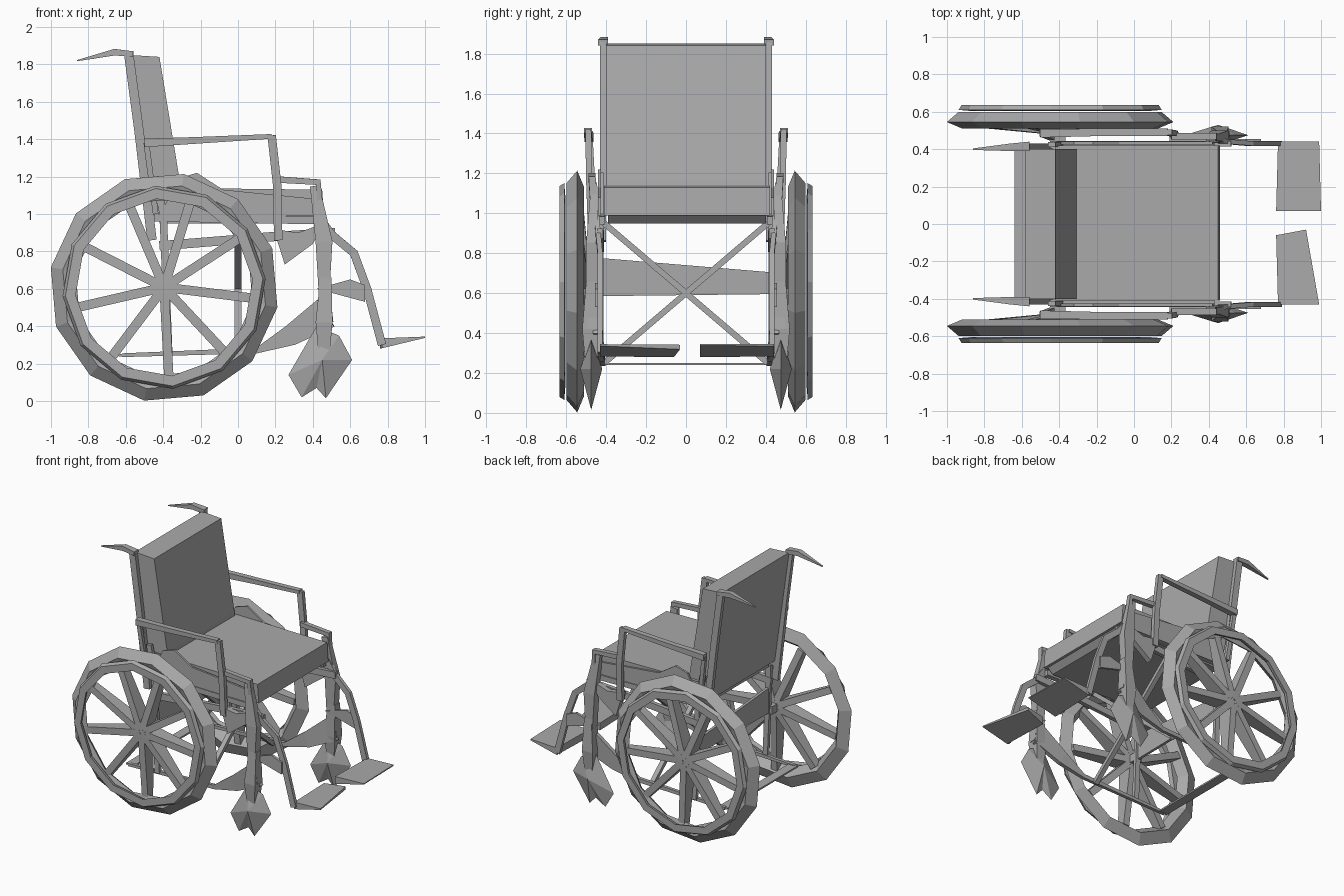
import bpy, bmesh, math
from mathutils import Vector

if "Cube" in bpy.data.objects:
    bpy.data.objects.remove(bpy.data.objects["Cube"])

grey = bpy.data.materials.new("plain grey")
grey.diffuse_color = (0.4, 0.4, 0.4, 1)
grey.use_nodes = True
grey.node_tree.nodes["Principled BSDF"].inputs["Base Color"].default_value = grey.diffuse_color
Y = Vector((0, 1, 0))
X = Vector((1, 0, 0))


def finish(name, bm):
    bmesh.ops.recalc_face_normals(bm, faces=bm.faces)
    me = bpy.data.meshes.new(name)
    bm.to_mesh(me)
    bm.free()
    me.materials.append(grey)
    ob = bpy.data.objects.new(name, me)
    bpy.context.collection.objects.link(ob)
    return ob


def add_bar(bm, path, sizes, side=Y):
    """Four-sided bar along a path; sizes are (width along side, thickness)."""
    pts = [Vector(p) for p in path]
    rings = []
    for i, p in enumerate(pts):
        t = (pts[min(i + 1, len(pts) - 1)] - pts[max(i - 1, 0)]).normalized()
        n = t.cross(side).normalized()
        s = n.cross(t)
        w, h = sizes[i] if isinstance(sizes, list) else sizes
        rings.append([bm.verts.new(p + s * w / 2 * a + n * h / 2 * b)
                      for a, b in ((-1, -1), (1, -1), (1, 1), (-1, 1))])
    for r0, r1 in zip(rings, rings[1:]):
        for k in range(4):
            bm.faces.new((r0[k], r0[(k + 1) % 4], r1[(k + 1) % 4], r1[k]))
    bm.faces.new(rings[0])
    bm.faces.new(rings[-1])


def bar(name, path, sizes, side=Y):
    bm = bmesh.new()
    add_bar(bm, path, sizes, side)
    return finish(name, bm)


def prism(name, outline, y0, y1):
    """Side outline in x and z, extruded across y."""
    bm = bmesh.new()
    a = [bm.verts.new((x, y0, z)) for x, z in outline]
    b = [bm.verts.new((x, y1, z)) for x, z in outline]
    n = len(a)
    bm.faces.new(a)
    bm.faces.new(b)
    for i in range(n):
        bm.faces.new((a[i], a[(i + 1) % n], b[(i + 1) % n], b[i]))
    return finish(name, bm)


def ring(name, centre, profile, sides, s, turn=0.0):
    """Closed (radius, y) profile revolved about a sideways axle."""
    bm = bmesh.new()
    rows = []
    for i in range(sides):
        a = 2 * math.pi * i / sides + turn
        rows.append([bm.verts.new((centre[0] + r * math.cos(a), s * y,
                                   centre[1] + r * math.sin(a))) for r, y in profile])
    n = len(profile)
    for i in range(sides):
        p, q = rows[i], rows[(i + 1) % sides]
        for k in range(n):
            bm.faces.new((p[k], p[(k + 1) % n], q[(k + 1) % n], q[k]))
    return finish(name, bm)


# Cushions
prism("seat", [(-0.42, 1.0), (0.46, 0.99), (0.45, 1.13), (-0.42, 1.14)], -0.41, 0.42)
prism("seat_base", [(-0.42, 0.95), (0.40, 0.95), (0.44, 0.99), (-0.42, 1.0)], -0.39, 0.40)
prism("backrest", [(-0.46, 1.0), (-0.29, 1.0), (-0.31, 1.17), (-0.42, 1.84), (-0.58, 1.85)],
      -0.40, 0.40)

C = (-0.395, 0.608)   # wheel axle in x and z
for s, tag in ((1, "left"), (-1, "right")):
    # Big wheel: faceted tyre, separate hand rim, and deep tapered spokes
    ring("tyre_" + tag, C, [(0.615, 0.545), (0.55, 0.60), (0.48, 0.575), (0.53, 0.51)],
         12, s, math.radians(20))
    ring("hand_rim_" + tag, C, [(0.545, 0.61), (0.53, 0.635), (0.475, 0.635), (0.485, 0.605)],
         12, s, math.radians(5))
    bm = bmesh.new()
    for i in range(9):
        a = math.radians(33 + 40 * i)
        d = Vector((math.cos(a), 0, math.sin(a)))
        add_bar(bm, [Vector((C[0], s * 0.535, C[1])) + d * 0.01,
                     Vector((C[0], s * 0.55, C[1])) + d * 0.50],
                [(0.12, 0.05), (0.06, 0.05)])
    finish("spokes_" + tag, bm)
    bar("axle_" + tag, [(C[0], s * 0.42, C[1]), (C[0], s * 0.59, C[1])], (0.06, 0.06), X)

    # Back post and push handle
    bar("back_post_" + tag, [(-0.46, s * 0.415, 0.86), (-0.53, s * 0.415, 1.45),
                             (-0.585, s * 0.415, 1.86)], (0.03, 0.05))
    bar("push_handle_" + tag, [(-0.86, s * 0.40, 1.82), (-0.66, s * 0.41, 1.865),
                               (-0.56, s * 0.415, 1.855)],
        [(0.008, 0.006), (0.04, 0.035), (0.05, 0.03)])
    bar("rear_post_" + tag, [(-0.37, s * 0.425, 0.25), (-0.40, s * 0.425, 1.0),
                             (-0.44, s * 0.425, 1.2)], (0.025, 0.04))

    # Armrest with its front post and side guard
    bar("armrest_" + tag, [(-0.50, s * 0.485, 1.38), (-0.20, s * 0.49, 1.395),
                           (0.18, s * 0.49, 1.415)],
        [(0.045, 0.045), (0.04, 0.035), (0.04, 0.025)])
    bar("armrest_post_" + tag, [(0.18, s * 0.49, 1.42), (0.21, s * 0.485, 1.15),
                                (0.215, s * 0.475, 0.86)], (0.03, 0.045))
    bar("armrest_brace_" + tag, [(-0.49, s * 0.48, 1.38), (-0.44, s * 0.46, 1.0)], (0.025, 0.03))
    bar("front_top_rail_" + tag, [(0.20, s * 0.47, 1.185), (0.43, s * 0.47, 1.17),
                                  (0.44, s * 0.46, 1.0)], (0.035, 0.035))
    prism("side_guard_" + tag, [(-0.42, 0.99), (0.43, 0.99), (0.42, 1.08), (-0.08, 1.13),
                                (-0.22, 1.22), (-0.32, 1.19)], s * 0.425, s * 0.44)

    # Frame rails below the seat
    bar("seat_rail_" + tag, [(-0.45, s * 0.425, 0.98), (0.43, s * 0.425, 0.965)], (0.04, 0.04))
    bar("lower_seat_rail_" + tag, [(-0.42, s * 0.425, 0.83), (0.20, s * 0.425, 0.88),
                                   (0.52, s * 0.43, 0.90)], (0.03, 0.05))
    prism("bracket_" + tag, [(0.19, 0.92), (0.25, 0.73), (0.40, 0.84), (0.46, 0.95),
                             (0.32, 0.90)], s * 0.44, s * 0.48)
    bar("bottom_rail_" + tag, [(-0.62, s * 0.415, 0.245), (0.10, s * 0.42, 0.27),
                               (0.28, s * 0.43, 0.35), (0.47, s * 0.45, 0.47)],
        [(0.025, 0.02), (0.025, 0.03), (0.03, 0.11), (0.03, 0.17)])

    # Front leg, caster fork and kite-like caster
    bar("front_leg_" + tag, [(0.41, s * 0.46, 1.15), (0.46, s * 0.47, 0.85),
                             (0.46, s * 0.47, 0.60), (0.48, s * 0.47, 0.42)],
        [(0.03, 0.05), (0.06, 0.09), (0.06, 0.06), (0.05, 0.06)])
    bar("caster_fork_" + tag, [(0.47, s * 0.47, 0.66), (0.46, s * 0.475, 0.42),
                               (0.46, s * 0.475, 0.20)],
        [(0.06, 0.06), (0.09, 0.09), (0.05, 0.05)])
    bm = bmesh.new()
    outline = [(0.27, 0.14), (0.34, 0.02), (0.42, 0.07), (0.47, 0.015), (0.61, 0.22),
               (0.54, 0.35), (0.42, 0.40)]
    rim = [bm.verts.new((x, s * 0.475, z)) for x, z in outline]
    tips = [bm.verts.new((0.45, s * y, 0.22)) for y in (0.42, 0.53)]
    for i in range(len(rim)):
        for t in tips:
            bm.faces.new((rim[i], rim[(i + 1) % len(rim)], t))
    finish("caster_" + tag, bm)

    # Leg rest tube and its gusset
    bar("leg_rest_" + tag, [(0.42, s * 0.45, 1.0), (0.50, s * 0.44, 0.89),
                            (0.62, s * 0.43, 0.79), (0.69, s * 0.43, 0.60),
                            (0.77, s * 0.43, 0.30)], (0.025, 0.045))
    prism("leg_gusset_" + tag, [(0.42, 0.60), (0.68, 0.53), (0.68, 0.62), (0.60, 0.65)],
          s * 0.435, s * 0.455)

    # Crossed brace under the seat
    bar("cross_brace_" + tag, [(0.0, s * -0.41, 0.95), (0.0, s * 0.41, 0.25)], (0.035, 0.03), X)

# Footplates: sloped plates with slightly different plans
for tag, plan in (("left", [(0.76, 0.07), (1.0, 0.07), (0.99, 0.44), (0.77, 0.44)]),
                  ("right", [(0.76, -0.06), (0.92, -0.03), (0.99, -0.43), (0.77, -0.43)])):
    bm = bmesh.new()
    low = [bm.verts.new((x, y, 0.28 + (x - 0.76) * 0.24)) for x, y in plan]
    top = [bm.verts.new((x, y, 0.335 + (x - 0.76) * 0.04)) for x, y in plan]
    bm.faces.new(low)
    bm.faces.new(top)
    for i in range(4):
        bm.faces.new((low[i], low[(i + 1) % 4], top[(i + 1) % 4], top[i]))
    finish("footplate_" + tag, bm)

# Crossbars between the two frame sides
bar("axle_panel", [(-0.39, -0.42, 0.68), (-0.39, 0.42, 0.65)], [(0.02, 0.19), (0.02, 0.11)], X)
bar("bottom_crossbar", [(-0.605, -0.42, 0.245), (-0.605, 0.42, 0.245)], (0.07, 0.012), X)
